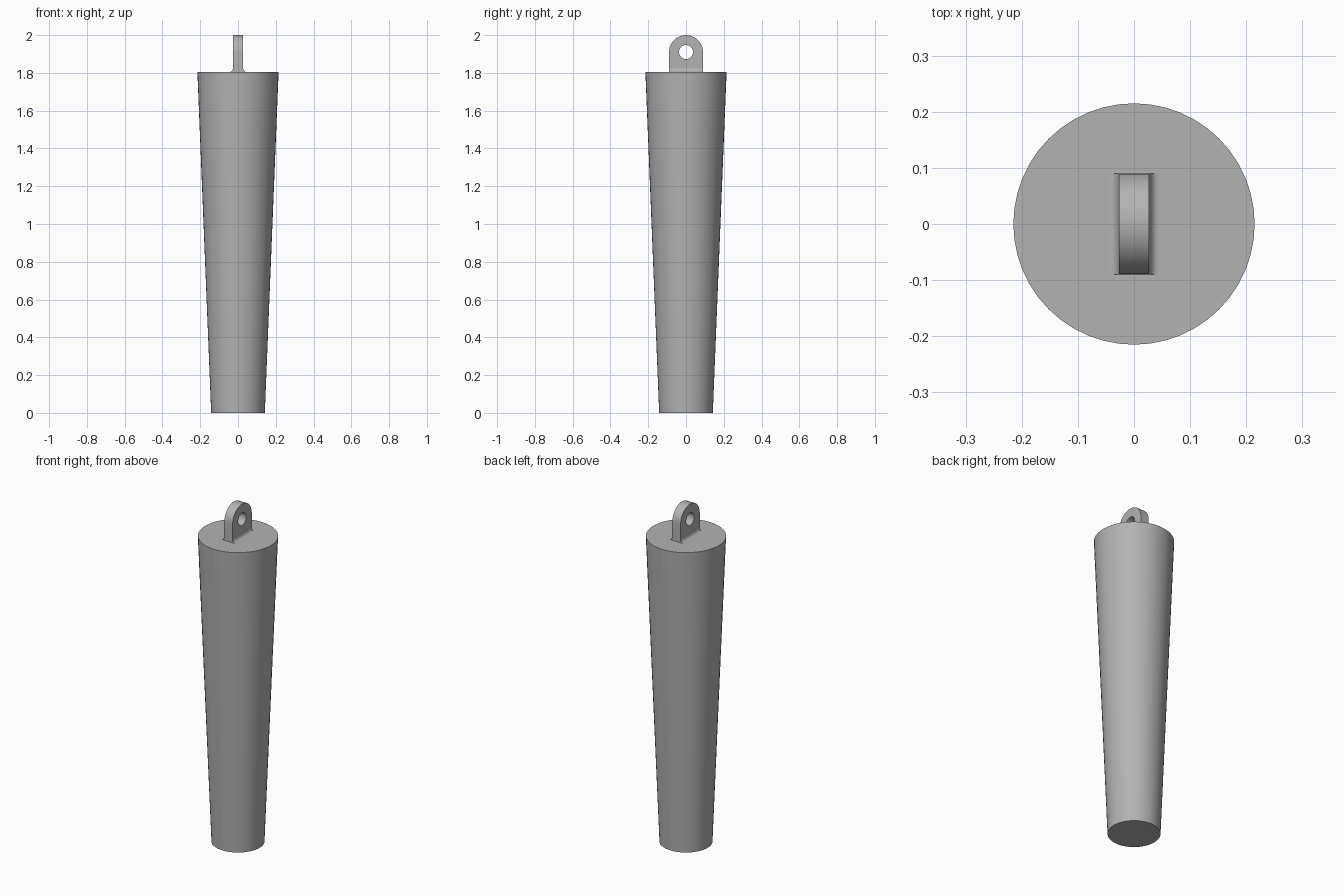
import bpy, bmesh
from math import sin, cos, pi, radians

cube = bpy.data.objects.get("Cube")
if cube:
    bpy.data.objects.remove(cube, do_unlink=True)

TOP = 1.805          # height of the body's upper face
LUG_R = 0.09         # half width of the lug and radius of its rounded top
EYE_Z = 2.0 - LUG_R  # height of the hole centre
HALF_T = 0.027       # half thickness of the lug

grey = bpy.data.materials.new("plain grey")
grey.use_nodes = True
colour = (0.45, 0.45, 0.45, 1)
grey.diffuse_color = colour
grey.node_tree.nodes["Principled BSDF"].inputs["Base Color"].default_value = colour


def finish(bm, name):
    """Turn a bmesh into a shaded object."""
    bmesh.ops.recalc_face_normals(bm, faces=bm.faces)
    mesh = bpy.data.meshes.new(name)
    bm.to_mesh(mesh)
    bm.free()
    obj = bpy.data.objects.new(name, mesh)
    bpy.context.collection.objects.link(obj)
    mesh.materials.append(grey)
    bpy.ops.object.select_all(action="DESELECT")
    obj.select_set(True)
    bpy.context.view_layer.objects.active = obj
    bpy.ops.object.shade_smooth_by_angle(angle=radians(30))
    return obj


def add_loop(bm, points):
    """Closed loop of edges through the points."""
    verts = [bm.verts.new(p) for p in points]
    return [bm.edges.new((v, verts[i - 1])) for i, v in enumerate(verts)]


def extrude(bm, vec):
    """Fill the loops, even with holes, and extrude them into a solid."""
    bmesh.ops.triangle_fill(bm, edges=bm.edges[:], use_beauty=True)
    ext = bmesh.ops.extrude_face_region(bm, geom=bm.faces[:], use_keep_orig=True)
    verts = [g for g in ext["geom"] if isinstance(g, bmesh.types.BMVert)]
    bmesh.ops.translate(bm, verts=verts, vec=vec)


# Tapered body, wider at the top
bm = bmesh.new()
bmesh.ops.create_cone(bm, cap_ends=True, segments=48, radius1=0.142,
                      radius2=0.215, depth=TOP)
bmesh.ops.translate(bm, verts=bm.verts[:], vec=(0, 0, TOP / 2))
finish(bm, "tapered_body")

# Lug plate with a rounded top and a round hole
bm = bmesh.new()
arc = [(-HALF_T, LUG_R * cos(pi * i / 24), EYE_Z + LUG_R * sin(pi * i / 24))
       for i in range(25)]
add_loop(bm, arc + [(-HALF_T, -LUG_R, TOP), (-HALF_T, LUG_R, TOP)])
add_loop(bm, [(-HALF_T, 0.037 * cos(pi * i / 16), EYE_Z + 0.037 * sin(pi * i / 16))
              for i in range(32)])
extrude(bm, (2 * HALF_T, 0, 0))
finish(bm, "lifting_lug")

# Concave fillets along both foot edges of the lug
for side, label in ((1, "left"), (-1, "right")):
    bm = bmesh.new()
    curve = [(side * (HALF_T + 0.016 * (1 - cos(a))), -LUG_R, TOP + 0.022 * (1 - sin(a)))
             for a in (pi / 2 * i / 8 for i in range(9))]
    add_loop(bm, curve + [(side * HALF_T, -LUG_R, TOP)])
    extrude(bm, (0, 2 * LUG_R, 0))
    finish(bm, label + "_lug_fillet")
